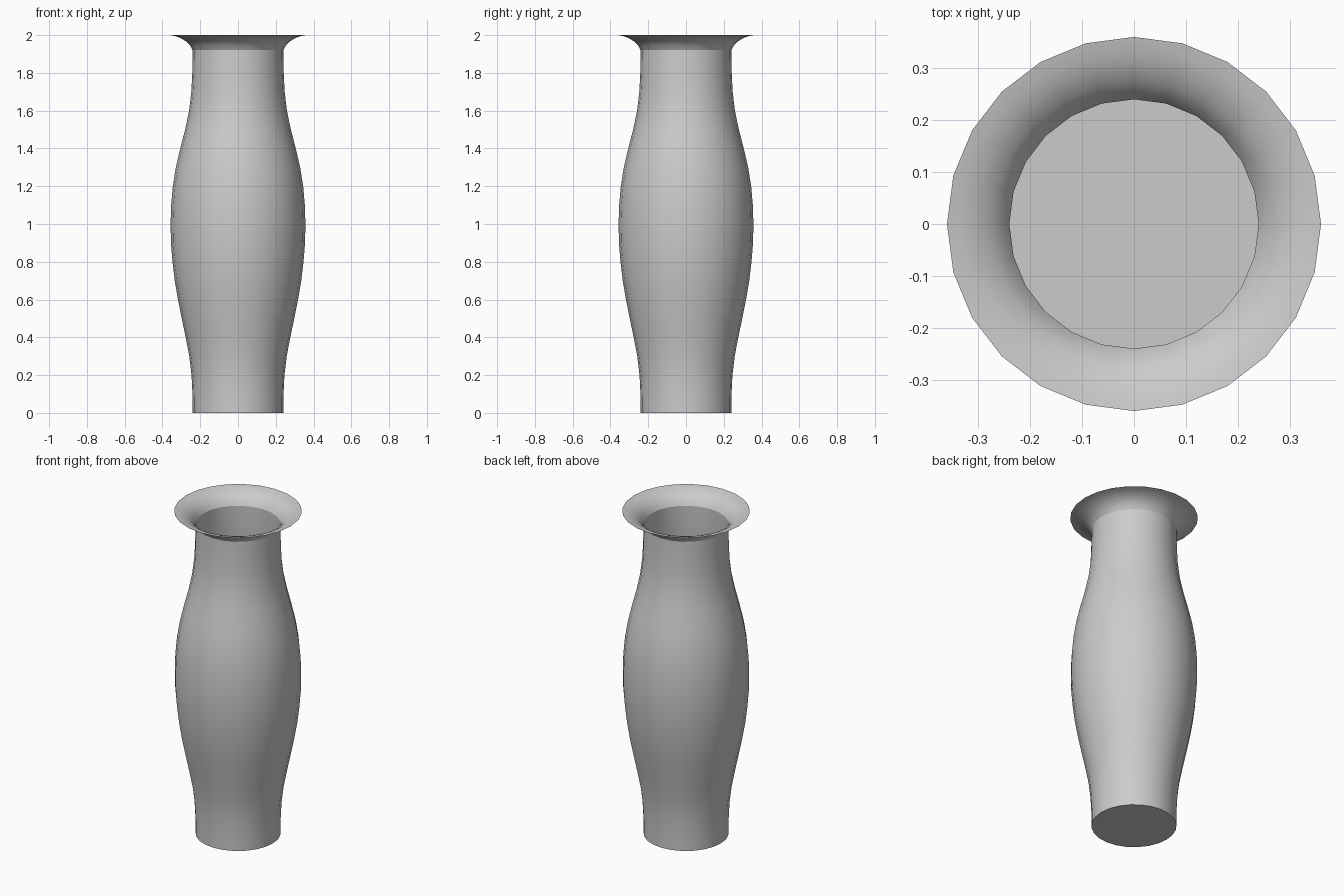
import bpy, bmesh
from math import sin, cos, tau

cube = bpy.data.objects.get("Cube")
if cube:
    bpy.data.objects.remove(cube, do_unlink=True)

SIDES = 24

# Glaze colour
grey = bpy.data.materials.new("plain_grey")
grey.use_nodes = True
colour = (0.6, 0.6, 0.6, 1)
grey.diffuse_color = colour
grey.node_tree.nodes["Principled BSDF"].inputs["Base Color"].default_value = colour


def revolve(name, profile, floor=False):
    """Turn a (radius, height) profile around z as a thin shell."""
    bm = bmesh.new()
    rings = [[bm.verts.new((r * cos(tau * i / SIDES), r * sin(tau * i / SIDES), z))
              for i in range(SIDES)] for r, z in profile]
    for low, high in zip(rings, rings[1:]):
        for i in range(SIDES):
            j = (i + 1) % SIDES
            bm.faces.new((low[i], low[j], high[j], high[i])).smooth = True
    if floor:
        base = bm.faces.new(rings[0][::-1])
        for edge in base.edges:
            edge.smooth = False
    mesh = bpy.data.meshes.new(name)
    bm.to_mesh(mesh)
    bm.free()
    mesh.materials.append(grey)
    obj = bpy.data.objects.new(name, mesh)
    bpy.context.collection.objects.link(obj)
    return obj


# Bulging body with a closed base and a straight neck
revolve("vase_body", [
    (0.24, 0), (0.241, 0.1), (0.246, 0.2), (0.258, 0.3), (0.277, 0.4),
    (0.298, 0.5), (0.318, 0.6), (0.335, 0.7), (0.347, 0.8), (0.355, 0.9),
    (0.357, 1.0), (0.354, 1.1), (0.345, 1.2), (0.329, 1.3), (0.306, 1.4),
    (0.28, 1.5), (0.259, 1.6), (0.247, 1.7), (0.242, 1.8), (0.24, 1.92),
], floor=True)

# Trumpet-shaped lip, creased where it meets the neck
revolve("flared_rim", [
    (0.24, 1.92), (0.253, 1.944), (0.275, 1.967), (0.305, 1.985),
    (0.333, 1.995), (0.36, 2.0),
])
